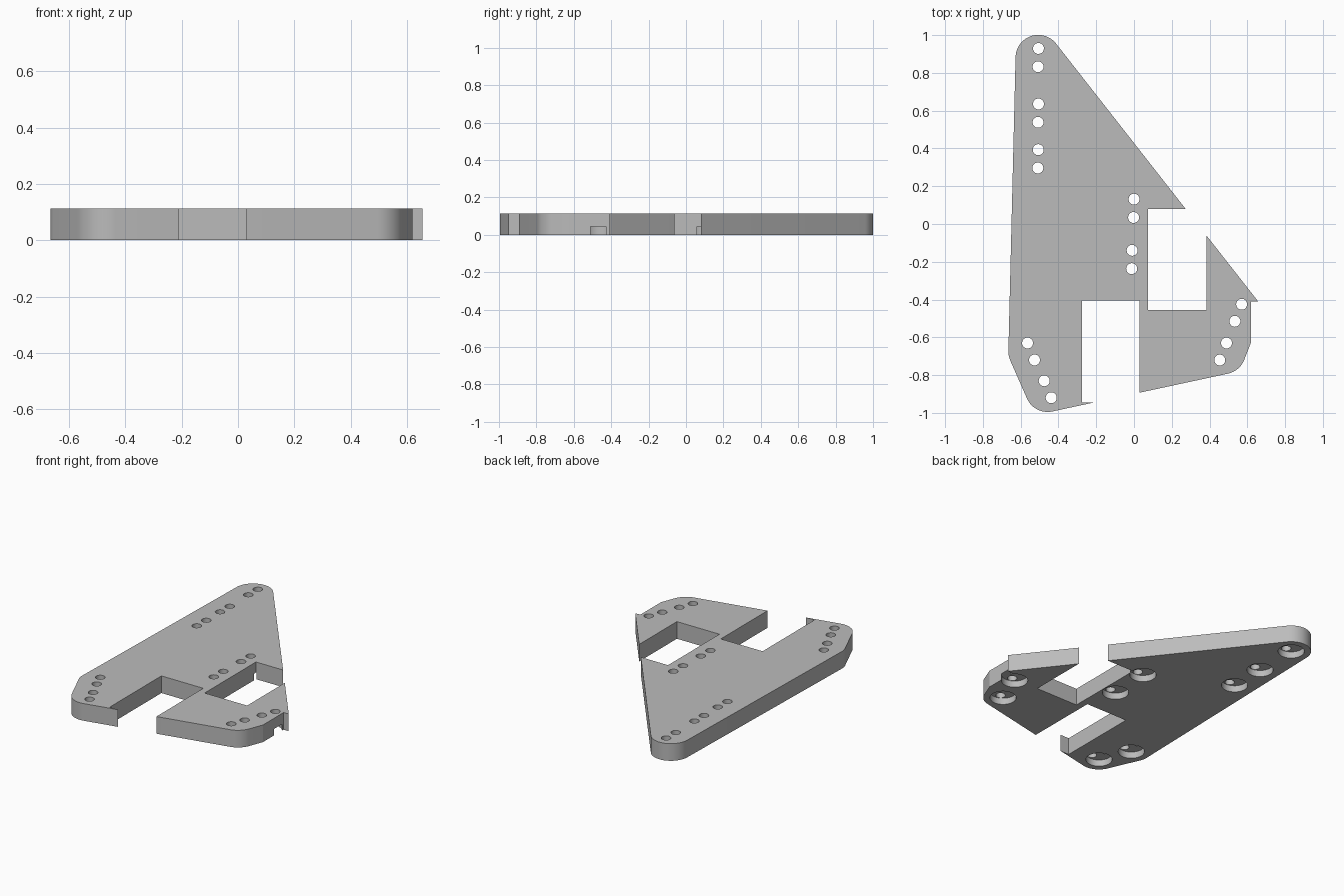
import bpy, bmesh, math
from mathutils import Matrix, Vector

if "Cube" in bpy.data.objects:
    bpy.data.objects.remove(bpy.data.objects["Cube"], do_unlink=True)

THICK, RIM, RECESS_R, RECESS_Z = 0.113, 0.12, 0.08, 0.043
HOLE_R, HALF_GAP = 0.029, 0.0485

# Hole pairs: centre and direction of the pair
column, left, right = (0.024, 1), (-0.38, 0.92), (0.37, 0.93)
PAIRS = [
    (-0.507, 0.881, column), (-0.507, 0.587, column), (-0.508, 0.345, column),
    (-0.001, 0.083, column), (-0.011, -0.188, column),
    (-0.545, -0.675, left), (-0.457, -0.875, left),
    (0.472, -0.675, right), (0.552, -0.47, right),
]
CORNERS = [PAIRS[i] for i in (0, 5, 6, 7, 8)]
# Rectangular cutouts: x range, y range
CUTOUTS = [(0.075, 0.385, -0.455, 0.08), (-0.275, 0.03, -0.945, -0.405),
           (0.62, 0.8, -0.945, -0.41)]

metal = bpy.data.materials.new("plain grey")
metal.use_nodes = True
grey = (0.5, 0.5, 0.5, 1)
metal.diffuse_color = grey
metal.node_tree.nodes["Principled BSDF"].inputs["Base Color"].default_value = grey


def add_object(name, bm):
    bmesh.ops.recalc_face_normals(bm, faces=bm.faces)
    mesh = bpy.data.meshes.new(name)
    bm.to_mesh(mesh)
    bm.free()
    mesh.materials.append(metal)
    obj = bpy.data.objects.new(name, mesh)
    bpy.context.collection.objects.link(obj)
    return obj


def add_cylinder(bm, x, y, radius, low, high, sides=32):
    bmesh.ops.create_cone(bm, cap_ends=True, segments=sides, radius1=radius,
                          radius2=radius, depth=high - low,
                          matrix=Matrix.Translation((x, y, (low + high) / 2)))


def add_box(bm, x0, x1, y0, y1, low, high):
    place = Matrix.Translation(((x0 + x1) / 2, (y0 + y1) / 2, (low + high) / 2))
    size = Matrix.Diagonal((x1 - x0, y1 - y0, high - low, 1))
    bmesh.ops.create_cube(bm, size=1, matrix=place @ size)


# Plate: hull around a round boss at each outer corner
bm = bmesh.new()
for x, y, _ in CORNERS:
    for i in range(64):
        a = math.tau * i / 64
        for z in (0, THICK):
            bm.verts.new((x + RIM * math.cos(a), y + RIM * math.sin(a), z))
hull = bmesh.ops.convex_hull(bm, input=bm.verts)
loose = {v for v in hull["geom_interior"] + hull["geom_unused"]
         if isinstance(v, bmesh.types.BMVert)}
bmesh.ops.delete(bm, geom=list(loose), context='VERTS')
bmesh.ops.dissolve_limit(bm, angle_limit=math.radians(0.5),
                         verts=bm.verts, edges=bm.edges)
plate = add_object("mounting_plate", bm)

# Cutouts and through holes
through = bmesh.new()
for box in CUTOUTS:
    add_box(through, *box, -0.1, THICK + 0.1)
for x, y, way in PAIRS:
    step = Vector(way).normalized() * HALF_GAP
    for s in (-1, 1):
        add_cylinder(through, x + s * step.x, y + s * step.y, HOLE_R, -0.1, THICK + 0.1)

# Round recesses in the underside, one under each pair
recess = bmesh.new()
for x, y, _ in PAIRS:
    add_cylinder(recess, x, y, RECESS_R, -0.1, RECESS_Z, 48)

bpy.context.view_layer.objects.active = plate
for name, bm in (("through_cutter", through), ("recess_cutter", recess)):
    cutter = add_object(name, bm)
    cutter.hide_render = True
    mod = plate.modifiers.new(name, 'BOOLEAN')
    mod.operation, mod.solver, mod.object = 'DIFFERENCE', 'EXACT', cutter
    bpy.ops.object.modifier_apply(modifier=mod.name)
    bpy.data.objects.remove(cutter, do_unlink=True)

# Smooth arcs, crisp edges
bpy.ops.object.select_all(action='DESELECT')
plate.select_set(True)
bpy.ops.object.shade_smooth_by_angle(angle=math.radians(15))
